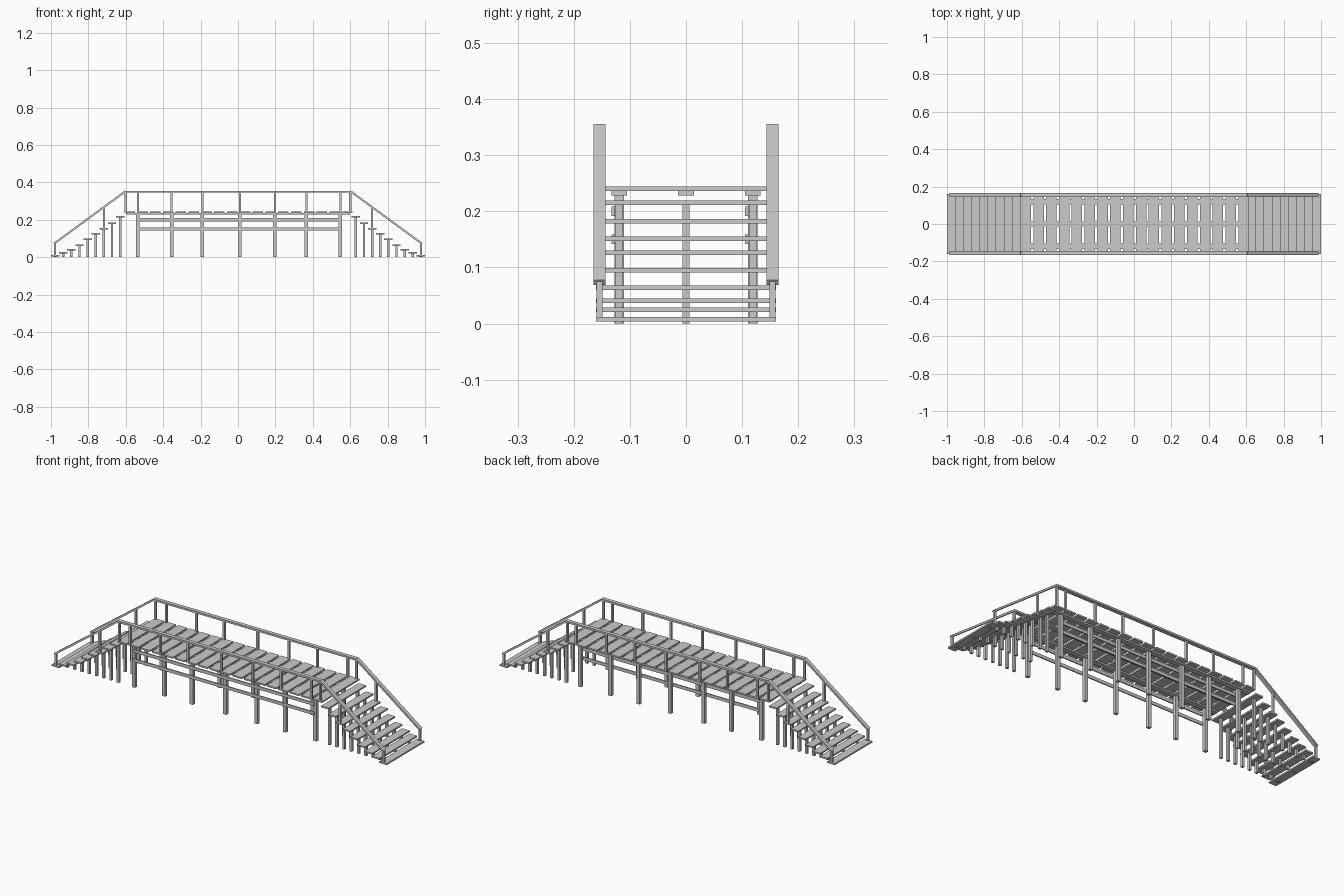
import bpy
import math

cube = bpy.data.objects.get("Cube")
if cube:
    bpy.data.objects.remove(cube, do_unlink=True)


def box(name, x, y, z, tilt=0.0):
    """Box spanning the (min, max) pairs, optionally tilted about its own y axis."""
    spans = (x, y, z)
    bpy.ops.mesh.primitive_cube_add(size=1, location=[(a + b) / 2 for a, b in spans])
    ob = bpy.context.object
    ob.name = name
    ob.scale = [b - a for a, b in spans]
    ob.rotation_euler.y = tilt
    return ob


def around(centre, width):
    return (centre - width / 2, centre + width / 2)


HALF_WIDTH = 0.16
BOARD = 0.008
DECK_TOP = 0.244
RAIL_TOP = 0.355
RAIL_THICK = 0.01
DECK_END = 0.605
SUPPORT_ROWS = (-0.119, 0, 0.119)
BAY_X = (-0.535, -0.355, -0.19, 0.01, 0.197, 0.366, 0.547)
STEP_TOPS = (0.012, 0.029, 0.045, 0.068, 0.099, 0.130, 0.155, 0.186, 0.219)
FOOT = (0.98, 0.075)
HEAD = (DECK_END, RAIL_TOP - RAIL_THICK / 2)

# Deck planks
for i in range(18):
    box("deck_plank", around(-0.579 + i * 0.0685, 0.056),
        (-HALF_WIDTH, HALF_WIDTH), (DECK_TOP - BOARD, DECK_TOP))

# Long beams under the planks
for y in SUPPORT_ROWS:
    box("deck_beam", (-0.6, 0.6), around(y, 0.028), (0.228, DECK_TOP - BOARD))

# Deck legs with two long braces on each side
for y in (SUPPORT_ROWS[0], SUPPORT_ROWS[2]):
    for x in BAY_X:
        box("deck_leg", around(x, 0.019), around(y, 0.017), (0, 0.228))
    for z in (0.15, 0.2):
        box("side_brace", (BAY_X[0], BAY_X[-1]), around(y - 0.011, 0.006), around(z, 0.017))

# Stair treads and their legs at both ends
for end in (-1, 1):
    for i, top in enumerate(STEP_TOPS):
        x = end * (0.9775 - i * 0.0434)
        box("stair_tread", around(x, 0.045), (-HALF_WIDTH, HALF_WIDTH), (top - BOARD, top))
        for y in SUPPORT_ROWS:
            box("stair_leg", around(x, 0.013), around(y, 0.013), (0, top - BOARD))

# Handrails and posts along both sides
run, rise = FOOT[0] - HEAD[0], HEAD[1] - FOOT[1]
slope = math.atan2(rise, run)
for side in (-1, 1):
    y = side * 0.154
    rail_y, post_y = around(y, 0.021), around(y, 0.011)
    box("deck_handrail", (-DECK_END, DECK_END), rail_y, (RAIL_TOP - RAIL_THICK, RAIL_TOP))
    for x in BAY_X + (-0.6, 0.6):
        box("deck_rail_post", around(x, 0.011), post_y, (DECK_TOP - BOARD, HEAD[1]))
    for end in (-1, 1):
        box("stair_handrail", around(end * (FOOT[0] + HEAD[0]) / 2, math.hypot(run, rise) + 0.006),
            rail_y, around((FOOT[1] + HEAD[1]) / 2, RAIL_THICK), end * slope)
        for x, base in ((FOOT[0] - 0.002, STEP_TOPS[0]), (0.717, STEP_TOPS[6])):
            top = FOOT[1] + (FOOT[0] - x) * rise / run
            box("stair_rail_post", around(end * x, 0.011), post_y, (base - BOARD, top))
